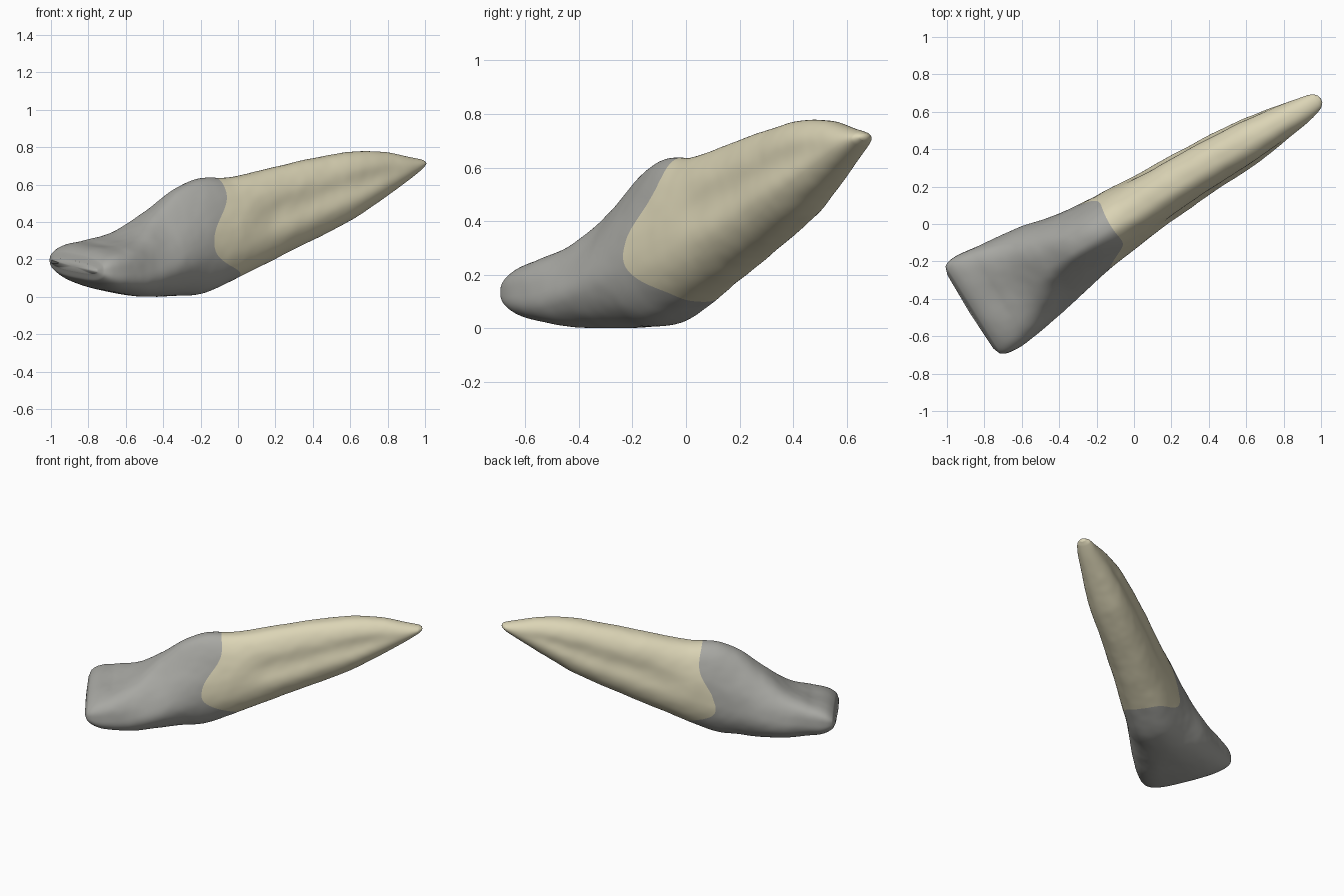
import bpy, bmesh, math
from mathutils import Vector, noise

if "Cube" in bpy.data.objects:
    bpy.data.objects.remove(bpy.data.objects["Cube"])

# Section keys along the tooth axis:
# position, left side, right side, top, bottom, squareness, top narrowing
KEYS = [
    (-0.980, -0.300, 0.165, 0.190, 0.134, 2.6, 0.00),
    (-0.962, -0.345, 0.208, 0.232, 0.098, 2.8, 0.00),
    (-0.900, -0.362, 0.232, 0.275, 0.058, 3.0, 0.02),
    (-0.800, -0.350, 0.234, 0.308, 0.032, 2.9, 0.05),
    (-0.650, -0.335, 0.217, 0.362, 0.008, 2.6, 0.18),
    (-0.500, -0.315, 0.195, 0.460, 0.000, 2.3, 0.34),
    (-0.350, -0.278, 0.166, 0.570, 0.004, 2.2, 0.36),
    (-0.200, -0.252, 0.138, 0.632, 0.016, 2.2, 0.26),
    (0.000, -0.235, 0.116, 0.638, 0.090, 2.3, 0.16),
    (0.400, -0.214, 0.090, 0.716, 0.258, 2.4, 0.14),
    (0.750, -0.185, 0.080, 0.773, 0.414, 2.4, 0.12),
    (0.950, -0.145, 0.052, 0.773, 0.530, 2.3, 0.08),
    (1.100, -0.108, 0.028, 0.748, 0.622, 2.1, 0.00),
    (1.185, -0.085, 0.004, 0.734, 0.680, 2.0, 0.00),
    (1.208, -0.062, -0.018, 0.725, 0.700, 2.0, 0.00),
]
AXIS = Vector((0.848, 0.530, 0))
SIDE = Vector((0.530, -0.848, 0))
RINGS_CROWN, RINGS_ROOT, SEGS = 100, 110, 144


def slope(i, c):
    a, b = KEYS[max(i - 1, 0)], KEYS[min(i + 1, len(KEYS) - 1)]
    return (b[c] - a[c]) / (b[0] - a[0])


def section(s):
    """Smooth interpolation of the section keys."""
    s = min(max(s, KEYS[0][0]), KEYS[-1][0])
    i = 0
    while i < len(KEYS) - 2 and s > KEYS[i + 1][0]:
        i += 1
    a, b = KEYS[i], KEYS[i + 1]
    h = b[0] - a[0]
    x = (s - a[0]) / h
    return [(2*x**3 - 3*x*x + 1) * a[c] + (x**3 - 2*x*x + x) * h * slope(i, c)
            + (3*x*x - 2*x**3) * b[c] + (x**3 - x*x) * h * slope(i + 1, c)
            for c in range(1, 7)]


def step(a, b, x):
    x = min(max((x - a) / (b - a), 0), 1)
    return x * x * (3 - 2 * x)


def power(v, n):
    return math.copysign(abs(v) ** (2 / n), v)


def point(q, ang):
    co, sn = math.cos(ang), math.sin(ang)
    # rings bend near q = 0 so that one of them follows the gum line
    bulge = (0.19 if co > 0 else 0.18) * abs(co) ** 1.5
    mid = -0.15 if co > 0 else -0.3
    off = -0.04 - 0.06 * sn - bulge * math.exp(-((sn - mid) / 0.55) ** 2)
    s = q + off * math.exp(-(q / 0.4) ** 2)
    left, right, top, bottom, n, narrow = section(s)
    # flatter underside on the crown
    if sn < 0:
        n += 0.3 * step(-0.9, -0.6, s) * (1 - step(-0.1, 0.2, s))
    px, pz = power(co, n), power(sn, n)
    hw, hz = (right - left) / 2, (top - bottom) / 2
    # the right flank slopes more than the left one
    narrow *= 1 + 0.35 * math.tanh(px * 3)
    # side grooves of the root
    groove = 0.13 * step(-0.05, 0.25, s) * (1 - step(0.8, 1.1, s))
    width = 1 - narrow * step(-0.5, 1.0, pz) - groove * math.exp(-((pz - 0.1) / 0.35) ** 2)
    dt = hw * px * width
    z = (top + bottom) / 2 + hz * pz
    # tilted cutting edge and hollow inner face of the crown
    z -= 0.11 * dt * (1 - step(-0.8, -0.3, s))
    hollow = 0.025 * step(-0.97, -0.8, s) * (1 - step(-0.75, -0.5, s))
    z -= hollow * max(pz, 0) * (1 - px * px)
    p = AXIS * s + SIDE * ((left + right) / 2 + dt) + Vector((0, 0, z))
    # slight natural unevenness
    d = noise.noise(p * 7) * 0.003 + noise.noise(p * 18) * 0.001
    return p + (SIDE * co + Vector((0, 0, sn))) * d * min(1, hz / 0.15)


def material(name, rgb):
    m = bpy.data.materials.new(name)
    m.diffuse_color = (*rgb, 1)
    m.use_nodes = True
    m.node_tree.nodes["Principled BSDF"].inputs["Base Color"].default_value = m.diffuse_color
    return m


# Crown and root as one continuous loft
q0, q1 = KEYS[0][0], KEYS[-1][0]
qs = [q0 * math.sin((1 - i / RINGS_CROWN) * math.pi / 2) for i in range(RINGS_CROWN)]
qs += [q1 * math.sin(i / RINGS_ROOT * math.pi / 2) for i in range(RINGS_ROOT + 1)]
bm = bmesh.new()
rings = [[bm.verts.new(point(q, 2 * math.pi * j / SEGS)) for j in range(SEGS)] for q in qs]
for i in range(len(rings) - 1):
    for j in range(SEGS):
        k = (j + 1) % SEGS
        f = bm.faces.new((rings[i][j], rings[i][k], rings[i + 1][k], rings[i + 1][j]))
        f.material_index = 0 if i < RINGS_CROWN else 1
# rounded end caps
for ring, bulge, mat in ((rings[0], -0.006, 0), (rings[-1], 0.005, 1)):
    mid = sum((v.co for v in ring), Vector()) / SEGS
    tip = bm.verts.new(mid + AXIS * bulge)
    for j in range(SEGS):
        f = bm.faces.new((ring[j], ring[(j + 1) % SEGS], tip))
        f.material_index = mat
bmesh.ops.recalc_face_normals(bm, faces=bm.faces)

# Stand on the ground, centred
for c in range(3):
    lo, hi = min(v.co[c] for v in bm.verts), max(v.co[c] for v in bm.verts)
    shift = -lo if c == 2 else -(lo + hi) / 2
    for v in bm.verts:
        v.co[c] += shift
for f in bm.faces:
    f.smooth = True
mesh = bpy.data.meshes.new("tooth")
bm.to_mesh(mesh)
bm.free()
mesh.materials.append(material("crown grey", (0.39, 0.39, 0.365)))
mesh.materials.append(material("root cream", (0.71, 0.66, 0.465)))
bpy.context.collection.objects.link(bpy.data.objects.new("tooth", mesh))
